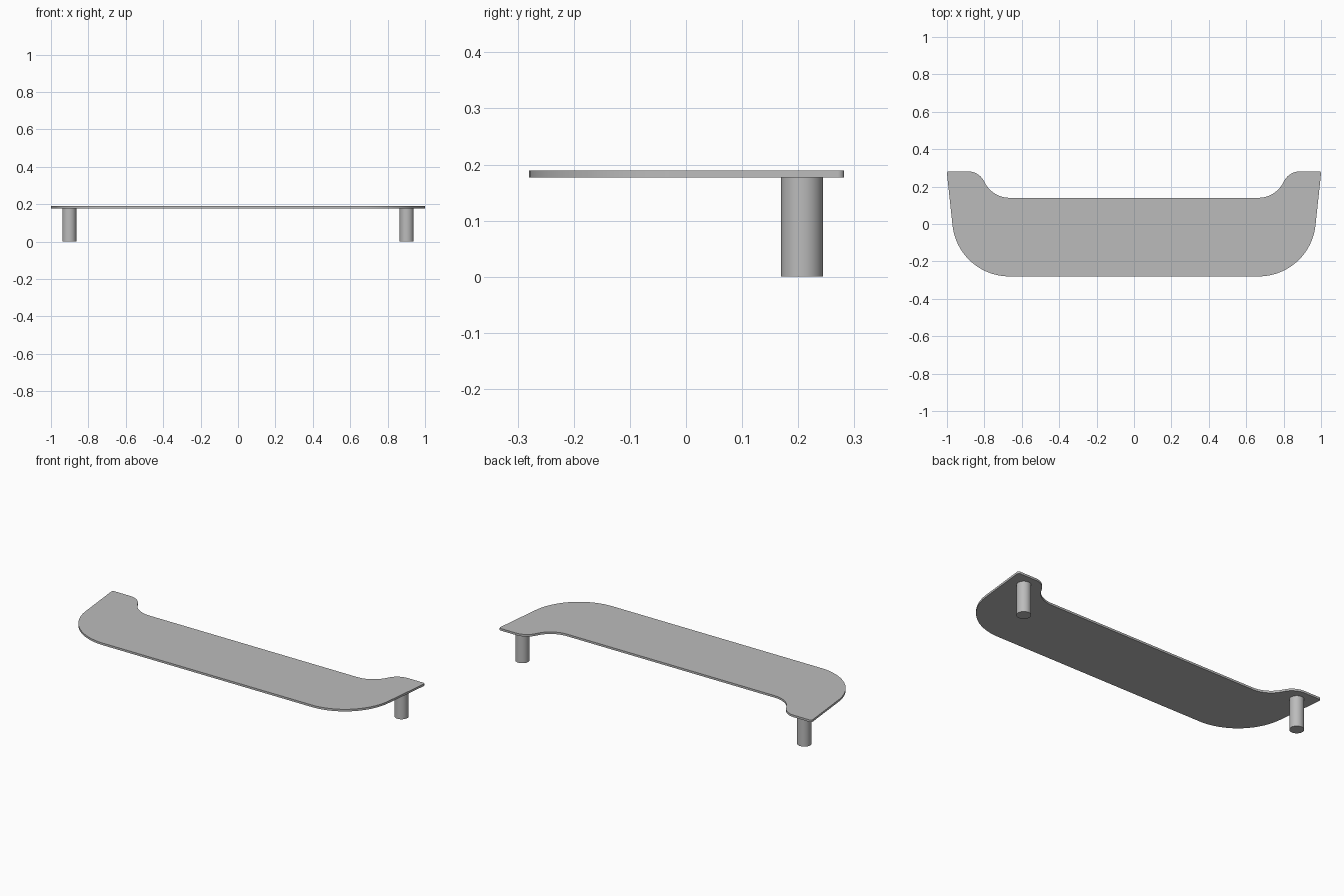
import bpy
import bmesh
from math import cos, sin, radians

if "Cube" in bpy.data.objects:
    bpy.data.objects.remove(bpy.data.objects["Cube"], do_unlink=True)

BOTTOM, TOP = 0.177, 0.189

grey = bpy.data.materials.new("satin grey")
grey.use_nodes = True
colour = (0.5, 0.5, 0.5, 1)
grey.diffuse_color = colour
grey.node_tree.nodes["Principled BSDF"].inputs["Base Color"].default_value = colour


def arc(cx, cy, r, start, end, steps):
    angles = [radians(start + (end - start) * i / steps) for i in range(steps + 1)]
    return [(cx + r * cos(a), cy + r * sin(a)) for a in angles]


def finish(bm, name):
    bmesh.ops.recalc_face_normals(bm, faces=bm.faces)
    mesh = bpy.data.meshes.new(name)
    bm.to_mesh(mesh)
    bm.free()
    mesh.materials.append(grey)
    obj = bpy.data.objects.new(name, mesh)
    bpy.context.collection.objects.link(obj)
    bpy.ops.object.select_all(action="DESELECT")
    obj.select_set(True)
    bpy.context.view_layer.objects.active = obj
    bpy.ops.object.shade_smooth_by_angle(angle=radians(30))
    return obj


# Shelf plate: half outline from the front edge round to the back edge, mirrored
half = arc(0.667, 0.025, 0.305, -90, -6, 24)        # big front corner
half += arc(0.989, 0.271, 0.011, -6, 90, 6)         # small back corner
half += arc(0.89, 0.182, 0.1, 90, 154.6, 12)        # ear shoulder
half += arc(0.665, 0.289, 0.149, -25.4, -90, 12)[1:]  # hollow behind the ear
outline = half + [(-x, y) for x, y in reversed(half)]

bm = bmesh.new()
face = bm.faces.new([bm.verts.new((x, y, BOTTOM)) for x, y in outline])
extruded = bmesh.ops.extrude_face_region(bm, geom=[face], use_keep_orig=True)
raised = [v for v in extruded["geom"] if isinstance(v, bmesh.types.BMVert)]
bmesh.ops.translate(bm, verts=raised, vec=(0, 0, TOP - BOTTOM))
finish(bm, "shelf_plate")

# Round posts under the two ears
for side, name in ((1, "left_post"), (-1, "right_post")):
    bm = bmesh.new()
    bmesh.ops.create_cone(bm, cap_ends=True, segments=48, radius1=0.0375,
                          radius2=0.0375, depth=BOTTOM)
    post = finish(bm, name)
    post.location = (side * 0.902, 0.207, BOTTOM / 2)
